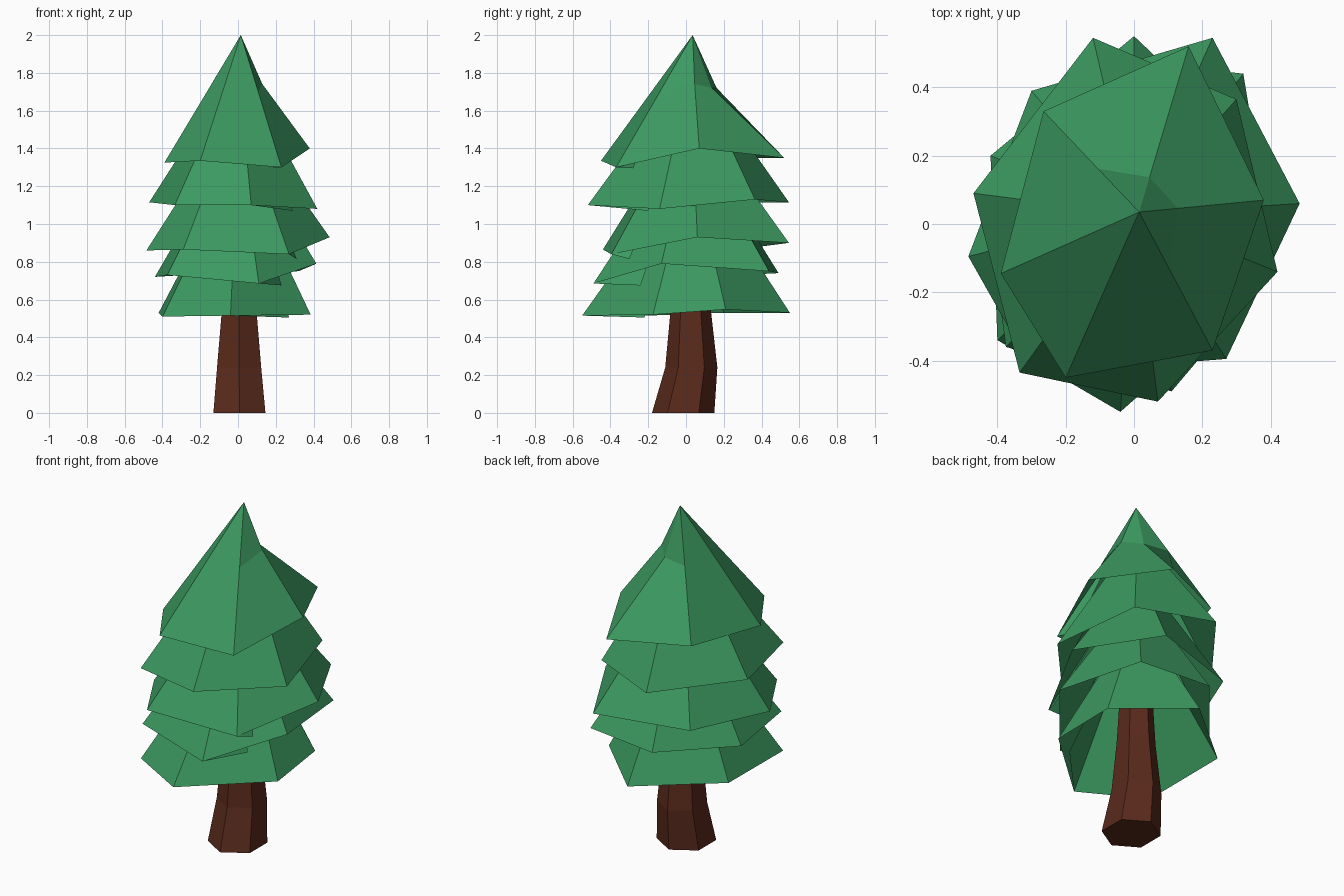
import bpy
import math

if "Cube" in bpy.data.objects:
    bpy.data.objects.remove(bpy.data.objects["Cube"])


def material(name, rgb):
    m = bpy.data.materials.new(name)
    m.diffuse_color = (*rgb, 1)
    m.use_nodes = True
    m.node_tree.nodes["Principled BSDF"].inputs["Base Color"].default_value = m.diffuse_color
    return m


def add_mesh(name, verts, faces, mat):
    me = bpy.data.meshes.new(name)
    me.from_pydata(verts, [], faces)
    me.materials.append(mat)
    ob = bpy.data.objects.new(name, me)
    bpy.context.collection.objects.link(ob)
    return ob


GREEN = material("needles", (0.045, 0.32, 0.118))
BROWN = material("bark", (0.10, 0.023, 0.011))


def skirt(name, rim, flap, apex, mid=0.43, dents=()):
    """Open six-sided cone with a mid ring, plus a loose end tucked behind the seam.
    The first rim point is where the loose end starts."""
    dents = dict(dents)
    pts = rim + [flap]
    ring = []
    for i, p in enumerate(pts):
        k = dents.get(i, mid)
        ring.append((apex[0] + (p[0] - apex[0]) * k,
                     apex[1] + (p[1] - apex[1]) * k,
                     apex[2] + (p[2] - apex[2]) * mid))
    faces = []
    for a, b in [(i, (i + 1) % 6) for i in range(6)] + [(0, 6)]:
        faces.append((a, b, 7 + b, 7 + a))
        faces.append((7 + a, 7 + b, 14))
    return add_mesh(name, pts + ring + [apex], faces, GREEN)


# Foliage tiers, bottom to top
skirt("foliage_tier_1",
      [(-.04, -.55, .515), (.385, -.175, .52), (.36, .21, .548),
       (0, .55, .53), (-.42, .20, .53), (-.40, -.34, .51)],
      (.27, -.22, .505), (0, .03, 1.33))
skirt("foliage_tier_2",
      [(.11, -.49, .685), (.415, -.13, .79), (.32, .44, .75),
       (-.12, .49, .74), (-.44, .11, .72), (-.375, -.36, .73)],
      (.23, -.24, .675), (0, .03, 1.48))
skirt("foliage_tier_3",
      [(.27, -.395, .84), (.485, .06, .93), (.23, .545, .90),
       (-.30, .39, .88), (-.485, -.095, .86), (-.29, -.44, .865)],
      (.31, -.30, .815), (0, .03, 1.62))
skirt("foliage_tier_4",
      [(.07, -.52, 1.10), (.42, -.14, 1.08), (.30, .365, 1.13),
       (-.12, .545, 1.115), (-.47, .09, 1.115), (-.335, -.435, 1.10)],
      (.29, -.20, 1.07), (0, .03, 1.85))
skirt("foliage_top",
      [(.23, -.37, 1.30), (.38, .07, 1.40), (.16, .52, 1.35),
       (-.265, .33, 1.35), (-.39, -.145, 1.325), (-.20, -.45, 1.335)],
      (.19, -.28, 1.295), (.015, .035, 2.0),
      dents={1: .31, 2: .21})

# Trunk: bent, tapering hexagon (z, centre x, centre y, radius x, radius y)
rings = [(0, .0075, -.015, .159, .165), (.24, .006, .028, .135, .138),
         (.54, .006, .025, .106, .107), (1.0, .005, .025, .08, .08)]
verts, faces = [], []
for z, cx, cy, rx, ry in rings:
    for i in range(6):
        a = math.radians(-90 + 60 * i)
        verts.append((cx + rx * math.cos(a), cy + ry * math.sin(a), z))
for r in range(len(rings) - 1):
    for i in range(6):
        j = (i + 1) % 6
        faces.append((r * 6 + i, r * 6 + j, r * 6 + 6 + j, r * 6 + 6 + i))
faces.append(tuple(range(5, -1, -1)))
faces.append(tuple(range(18, 24)))
add_mesh("trunk", verts, faces, BROWN)
